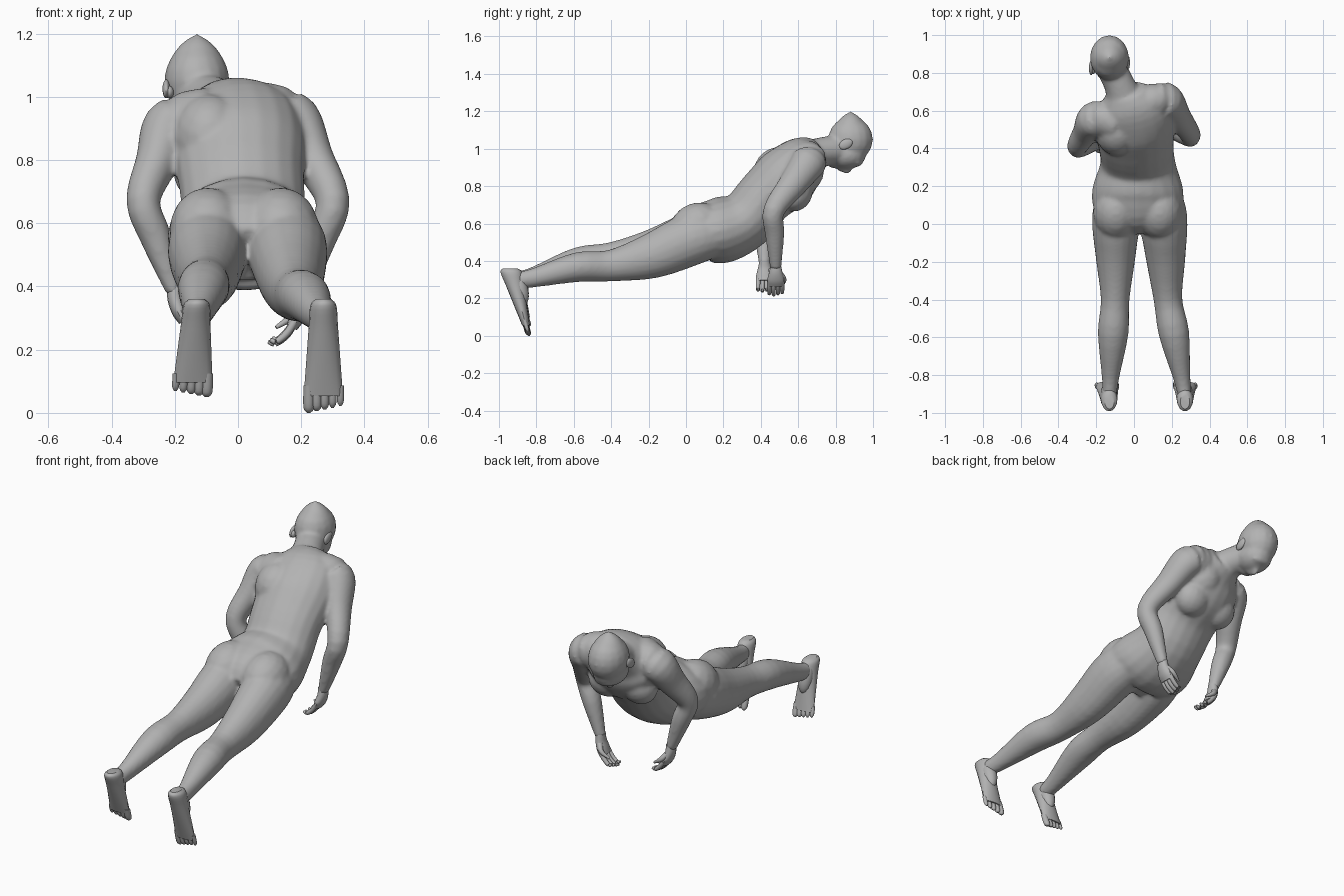
import bpy, bmesh, math
from mathutils import Vector, Matrix

default_cube = bpy.data.objects.get("Cube")
if default_cube:
    bpy.data.objects.remove(default_cube)

grey = (0.45, 0.45, 0.45, 1)
skin = bpy.data.materials.new("grey clay")
skin.use_nodes = True
skin.diffuse_color = grey
skin.node_tree.nodes["Principled BSDF"].inputs["Base Color"].default_value = grey


def smooth_path(stations, steps):
    """Catmull-Rom curve through (position, half width, half depth) stations."""
    points = [Vector((*position, width, depth)) for position, width, depth in stations]
    before = points[0] + points[0] - points[1]
    after = points[-1] + points[-1] - points[-2]
    points = [before, *points, after]
    path = []
    for previous, start, end, following in zip(points, points[1:], points[2:], points[3:]):
        leave = (end - previous) / 2
        arrive = (following - start) / 2
        for step in range(steps):
            t = step / steps
            ease = t * t * (3 - t - t)
            path.append(start * (1 - ease) + end * ease
                        + leave * t * (1 - t) ** 2 - arrive * t * t * (1 - t))
    path.append(points[-2])
    return [(Vector(point[:3]), point[3], point[4]) for point in path]


def loft(bm, stations, sides=20, steps=4, level=False):
    """Skin elliptical rings along a path; level keeps every ring horizontal."""
    path = smooth_path(stations, steps)
    rings = []
    for index, (centre, width, depth) in enumerate(path):
        behind = path[max(index - 1, 0)][0]
        ahead = path[min(index + 1, len(path) - 1)][0]
        along = Vector((0, 0, -1)) if level else (ahead - behind).normalized()
        across = Vector((1, 0, 0))
        across = (across - along * across.dot(along)).normalized()
        up = along.cross(across)
        angles = [math.tau * corner / sides for corner in range(sides)]
        rings.append([bm.verts.new(centre + across * width * math.cos(angle)
                                   + up * depth * math.sin(angle)) for angle in angles])
    for ring, following in zip(rings, rings[1:]):
        for k in range(sides):
            bm.faces.new((ring[k - 1], ring[k], following[k], following[k - 1]))
    bm.faces.new(rings[0])
    bm.faces.new(rings[-1])


def ball(bm, centre, size, tilt=0):
    place = Matrix.Translation(centre) @ Matrix.Rotation(tilt, 4, 'X')
    bmesh.ops.create_uvsphere(bm, u_segments=16, v_segments=10, radius=1,
                              matrix=place @ Matrix.Diagonal((*size, 1)))


def finish(bm, name):
    bmesh.ops.recalc_face_normals(bm, faces=bm.faces)
    mesh = bpy.data.meshes.new(name)
    bm.to_mesh(mesh)
    bm.free()
    mesh.materials.append(skin)
    part = bpy.data.objects.new(name, mesh)
    bpy.context.collection.objects.link(part)
    bpy.ops.object.select_all(action='DESELECT')
    part.select_set(True)
    bpy.context.view_layer.objects.active = part
    bpy.ops.object.shade_smooth_by_angle(angle=math.radians(40))
    return part


def paired(middle, spread, side):
    """A joint on one side of the body: shared middle plus a mirrored spread."""
    return Vector(middle) + Vector(spread) * side


# Torso from hips to base of the neck
body = bmesh.new()
loft(body, [((.03, 0, .5), .14, .1),
            ((.02, .08, .55), .23, .15),
            ((.02, .19, .565), .24, .178),
            ((.02, .32, .62), .2, .16),
            ((.01, .42, .74), .2, .155),
            ((0, .53, .84), .215, .17),
            ((-.02, .62, .93), .2, .14),
            ((-.05, .7, .98), .11, .09)])

# Neck, skull, pointed crown and face
skull = Vector((-.13, .88, 1.05))
loft(body, [((-.04, .62, .94), .13, .1), ((-.07, .72, .98), .085, .08), ((-.12, .83, 1), .08, .08)])
ball(body, skull, (.104, .12, .12))
loft(body, [(skull + Vector((0, 0, height)), width, width)
            for height, width in ((.07, .085), (.115, .052), (.15, .004))], level=True)
face = Vector((-.125, .855, .97))
ball(body, face, (.09, .11, .08))
chin, brow, lips, nose = [face + Vector((0, forward, -drop))
                          for forward, drop in ((-.065, .045), (.06, .045), (-.03, .08), (.005, .08))]
ball(body, chin, (.045, .035, .03))
ball(body, brow, (.06, .03, .02))
ball(body, lips, (.025, .012, .012))
ball(body, nose, (.015, .03, .024), tilt=.4)

wrists, ankles = {}, {}
for side in (1, -1):
    # Arm, growing out of the shoulder blade, with a fuller forearm
    shoulder = paired((-.02, .6, .91), (.2, .05, .01), side)
    elbow = paired((0, .44, .67), (.3, .03, 0), side)
    wrist = paired((0, .45, .37), (.2, .03, -.01), side)
    blade = shoulder + Vector((-side * .13, -.02, .02))
    crest = shoulder + Vector((-side * .06, 0, .015))
    loft(body, [(blade, .1, .11), (crest, .095, .105), (shoulder, .085, .095),
                (shoulder.lerp(elbow, .45), .068, .076),
                (elbow, .054, .058), (elbow.lerp(wrist, .4), .05, .052), (wrist, .027, .03)])
    ball(body, blade + Vector((0, -.03, -.05)), (.12, .14, .14), tilt=.6)
    # Leg, tapering into the pelvis, with a raised calf behind the shin
    hip = paired((.03, .04, .52), (.125, 0, 0), side)
    knee = paired((.04, -.4, .395), (.14, 0, -.02), side)
    ankle = paired((.07, -.91, .295), (.2, 0, 0), side)
    pelvis = hip + Vector((-side * .02, .16, .03))
    calf = knee.lerp(ankle, .35) + Vector((0, 0, .02))
    thigh = hip.lerp(knee, .5) - Vector((0, 0, .02))
    loft(body, [(pelvis, .1, .11), (hip, .127, .14), (thigh, .105, .122), (knee, .076, .085),
                (calf, .081, .08), (knee.lerp(ankle, .8), .047, .052), (ankle, .036, .045)])
    # Buttock and breast
    ball(body, paired((.02, .06, .58), (.115, 0, 0), side), (.122, .15, .13), tilt=.4)
    ball(body, paired((-.01, .58, .76), (.095, .01, 0), side), (.1, .085, .1), tilt=-.5)
    wrists[side], ankles[side] = wrist, ankle

# Fuse the overlapping masses into one skin
figure = finish(body, "body")
fuse = figure.modifiers.new("fuse", 'REMESH')
fuse.mode = 'VOXEL'
fuse.voxel_size = .01
fuse.use_smooth_shade = True
relax = figure.modifiers.new("relax", 'SMOOTH')
relax.iterations = 8

for side, label in ((1, "left"), (-1, "right")):
    # Ear: upper rim and lobe
    ear = bmesh.new()
    rim = skull + Vector((side * .097, -.04 + side * .015, -.025))
    ball(ear, rim, (.012, .04, .026), tilt=.5)
    ball(ear, rim - Vector((side * .008, .012, .01)), (.016, .02, .02))
    finish(ear, label + "_ear")

    # Foot: fractions run from the heel to the ball of the foot
    foot = bmesh.new()
    ankle = ankles[side]
    sole = 0 if side > 0 else .05
    length = .36 - sole

    def along_foot(fraction, outward=0):
        lean = side * outward - .015 * fraction * (side < 0)
        return Vector((ankle.x + lean, .1 * fraction - .94, sole + length * (1 - fraction)))

    heel = [(along_foot(0), .025, .04)]
    loft(foot, heel + [(along_foot(f), .04 + .026 * f, .06 - .046 * f) for f in (.06, .25, .5, .7, .85)],
         sides=16, level=True)
    # instep, swelling below the ankle
    ball(foot, along_foot(.3) + Vector((0, .025, 0)), (.04, .04, .09), tilt=.25)
    for toe in range(5):
        outward = .025 * (toe - 2) + .004
        size = .017 - .0015 * toe
        tip = 1 - .015 * toe
        loft(foot, [(along_foot(.76, outward), size, size), (along_foot(tip - .05, outward), size, size),
                    (along_foot(tip, outward), size / 3, size / 3)], sides=10, level=True)
    finish(foot, label + "_foot")

    # Hand: palm, four curled fingers and a thumb, all reaching inward
    hand = bmesh.new()
    wrist = wrists[side]

    def in_hand(inward, forward, drop):
        return wrist + Vector((-side * inward, forward, -drop))

    loft(hand, [(in_hand(0, 0, -.02), .025, .028), (in_hand(.002, 0, .02), .025, .036),
                (in_hand(.015, 0, .06), .024, .046), (in_hand(.03, 0, .09), .018, .044)], sides=14)
    for finger in range(4):
        spread = .023 * (finger - 1.5)
        reach = .06 - .006 * abs(finger - 1)
        loft(hand, [(in_hand(.02, spread, .07), .012, .012),
                    (in_hand(.045, spread, .07 + reach * .7), .012, .012),
                    (in_hand(.045 + reach * .6, spread, .08 + reach), .01, .01),
                    (in_hand(.045 + reach, spread, .075 + reach), .006, .006)], sides=10)
    loft(hand, [(in_hand(.01, .025, .03), .016, .016), (in_hand(.035, .045, .06), .013, .013),
                (in_hand(.08, .035, .09), .006, .006)], sides=10)
    finish(hand, label + "_hand")
